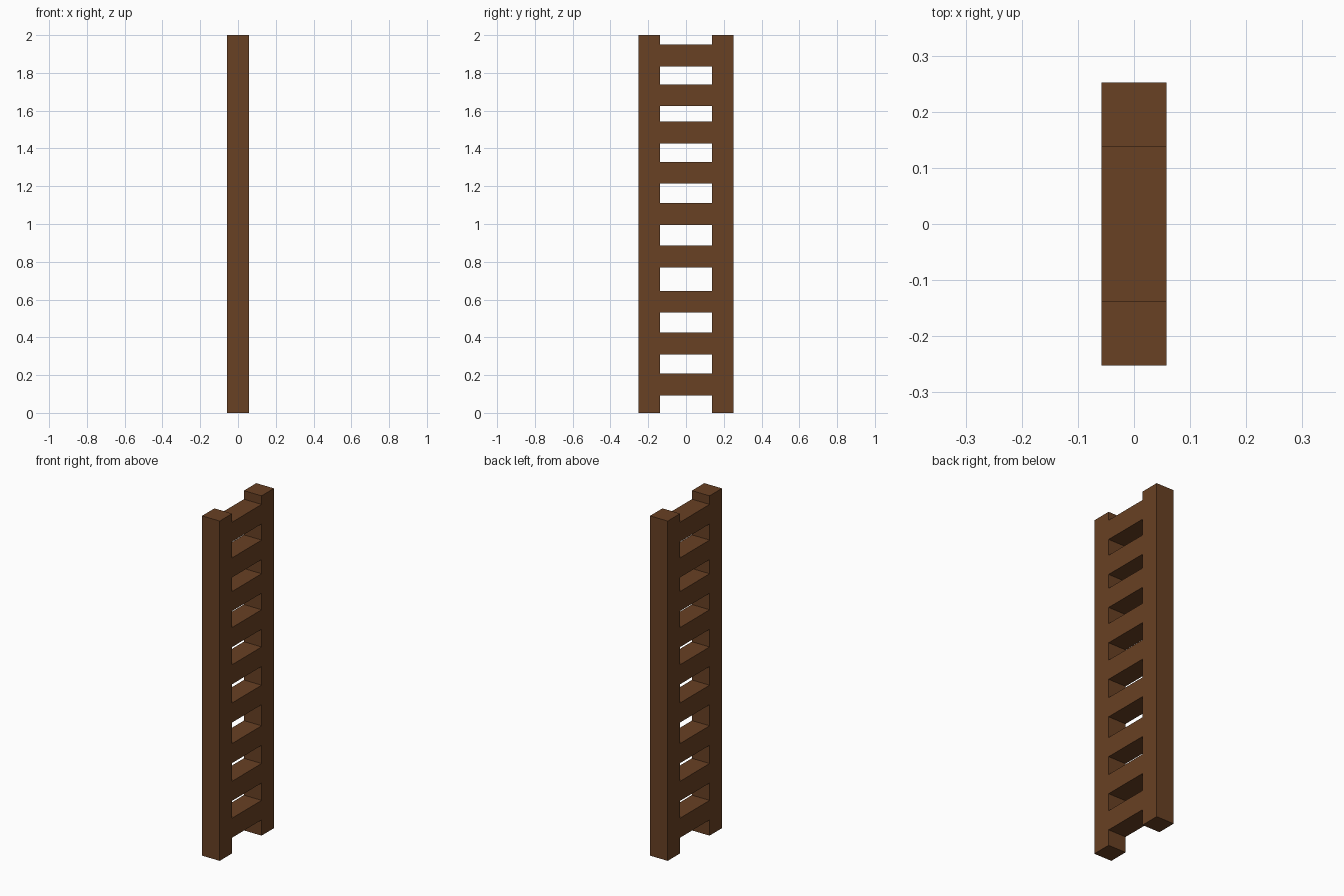
import bpy

cube = bpy.data.objects.get("Cube")
if cube:
    bpy.data.objects.remove(cube, do_unlink=True)

# Brown wood
wood = bpy.data.materials.new("brown_wood")
wood.use_nodes = True
colour = (0.14, 0.052, 0.017, 1)
wood.diffuse_color = colour
wood.node_tree.nodes["Principled BSDF"].inputs["Base Color"].default_value = colour

BEAM = 0.115       # thickness of every square beam
HALF_WIDTH = 0.252
HEIGHT = 2.0


def beam(name, size, centre):
    bpy.ops.mesh.primitive_cube_add(size=1, location=centre)
    obj = bpy.context.object
    obj.name = name
    obj.scale = size
    bpy.ops.object.transform_apply(location=False, rotation=False, scale=True)
    obj.data.materials.append(wood)
    return obj


# Upright side rails
for name, side in (("front_rail", -1), ("back_rail", 1)):
    beam(name, (BEAM, BEAM, HEIGHT),
         (0, side * (HALF_WIDTH - BEAM / 2), HEIGHT / 2))

# Slightly uneven rungs, flush with the rails
span = 2 * (HALF_WIDTH - BEAM)
rung_heights = (0.15, 0.367, 0.589, 0.828, 1.053, 1.272, 1.484, 1.682, 1.892)
for number, z in enumerate(rung_heights, 1):
    beam(f"rung_{number}", (BEAM, span, BEAM), (0, 0, z))
